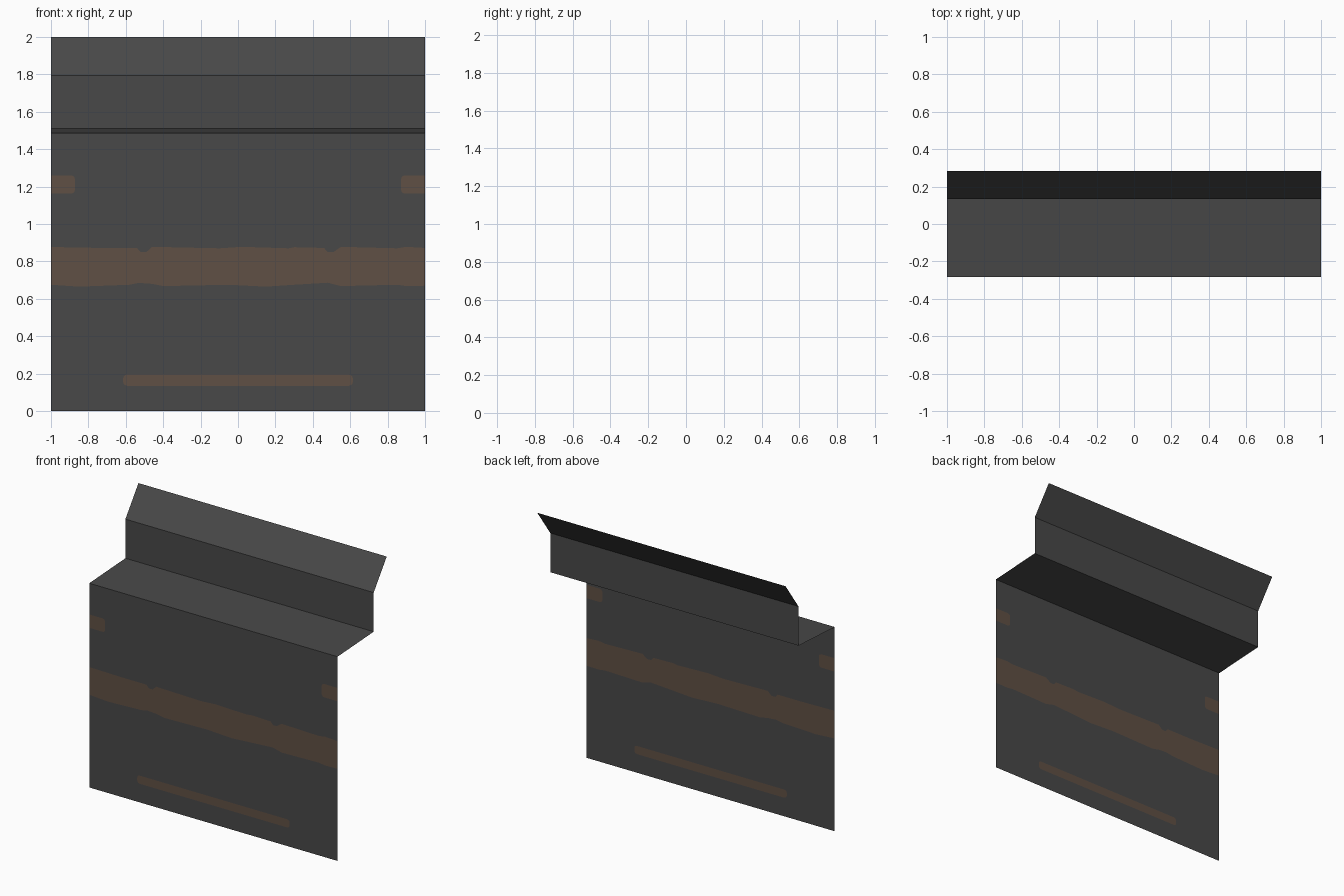
import bpy, math

if "Cube" in bpy.data.objects:
    bpy.data.objects.remove(bpy.data.objects["Cube"])


def material(name, rgb):
    m = bpy.data.materials.new(name)
    m.diffuse_color = (*rgb, 1)
    m.use_nodes = True
    m.node_tree.nodes["Principled BSDF"].inputs["Base Color"].default_value = m.diffuse_color
    return m


grey = material("dark grey sheet", (0.065, 0.065, 0.065))
brown = material("rust brown", (0.115, 0.079, 0.058))


def make_object(name, verts, faces, mats):
    me = bpy.data.meshes.new(name)
    me.from_pydata(verts, [], faces)
    me.materials.append(grey)
    me.materials.append(brown)
    for p, i in zip(me.polygons, mats):
        p.material_index = i
    ob = bpy.data.objects.new(name, me)
    bpy.context.collection.objects.link(ob)
    return ob


def lerp(table, x):
    for (x0, z0), (x1, z1) in zip(table, table[1:]):
        if x <= x1:
            return z0 + (z1 - z0) * (x - x0) / (x1 - x0)
    return table[-1][1]


FRONT, RISER, BACK = -0.283, 0.133, 0.283
WALL_TOP = 1.487

# wavy edges of the rust band
band_top = [(-1, .877), (-.73, .872), (-.54, .872), (-.52, .85), (-.49, .85), (-.46, .878),
            (-.1, .87), (.02, .878), (.27, .87), (.3, .876), (.46, .872), (.48, .85),
            (.51, .85), (.55, .878), (.85, .87), (.9, .878), (1, .872)]
band_low = [(-1, .675), (-.85, .665), (-.58, .675), (-.53, .685), (-.46, .68), (-.4, .668),
            (-.05, .675), (.15, .665), (.3, .675), (.48, .686), (.55, .668), (.85, .675),
            (.9, .668), (1, .67)]

SLOT_X, PATCH_X, R = 0.614, 0.872, 0.02


def half_height(h, inset):
    """Half height of a rounded bar at a distance inside its end."""
    d = R - min(max(inset, 0), R)
    return h - R + math.sqrt(max(R * R - d * d, 0))


def rows(x):
    s = half_height(0.03, SLOT_X - abs(x))
    p = half_height(0.049, abs(x) - PATCH_X)
    return [0, .165 - s, .165 + s, lerp(band_low, x), lerp(band_top, x),
            1.211 - p, 1.211 + p, WALL_TOP]


# front wall: columns of faces, coloured by row and distance from the centre
xs = {x for x, z in band_top + band_low}
for side in (-1, 1):
    for k in (0, .1, .4, 1):
        xs |= {side * (SLOT_X - R * k), side * (PATCH_X + R * k)}
xs = sorted(xs)
verts, faces, mats = [], [], []
for x in xs:
    verts += [(x, FRONT, z) for z in rows(x)]
for i in range(len(xs) - 1):
    mid = abs(xs[i] + xs[i + 1]) / 2
    for r in range(7):
        a = i * 8 + r
        faces.append((a, a + 8, a + 9, a + 1))
        rusty = r == 3 or (r == 1 and mid < SLOT_X) or (r == 5 and mid > PATCH_X)
        mats.append(int(rusty))
make_object("front_wall", verts, faces, mats)

# folded upper strips: ledge, riser and tilted flange
profile = [(FRONT, WALL_TOP), (RISER, 1.51), (RISER, 1.795), (BACK, 2.0)]
for name, (y0, z0), (y1, z1) in zip(("ledge", "riser", "top_flange"), profile, profile[1:]):
    make_object(name, [(-1, y0, z0), (1, y0, z0), (1, y1, z1), (-1, y1, z1)],
                [(0, 1, 2, 3)], [0])
